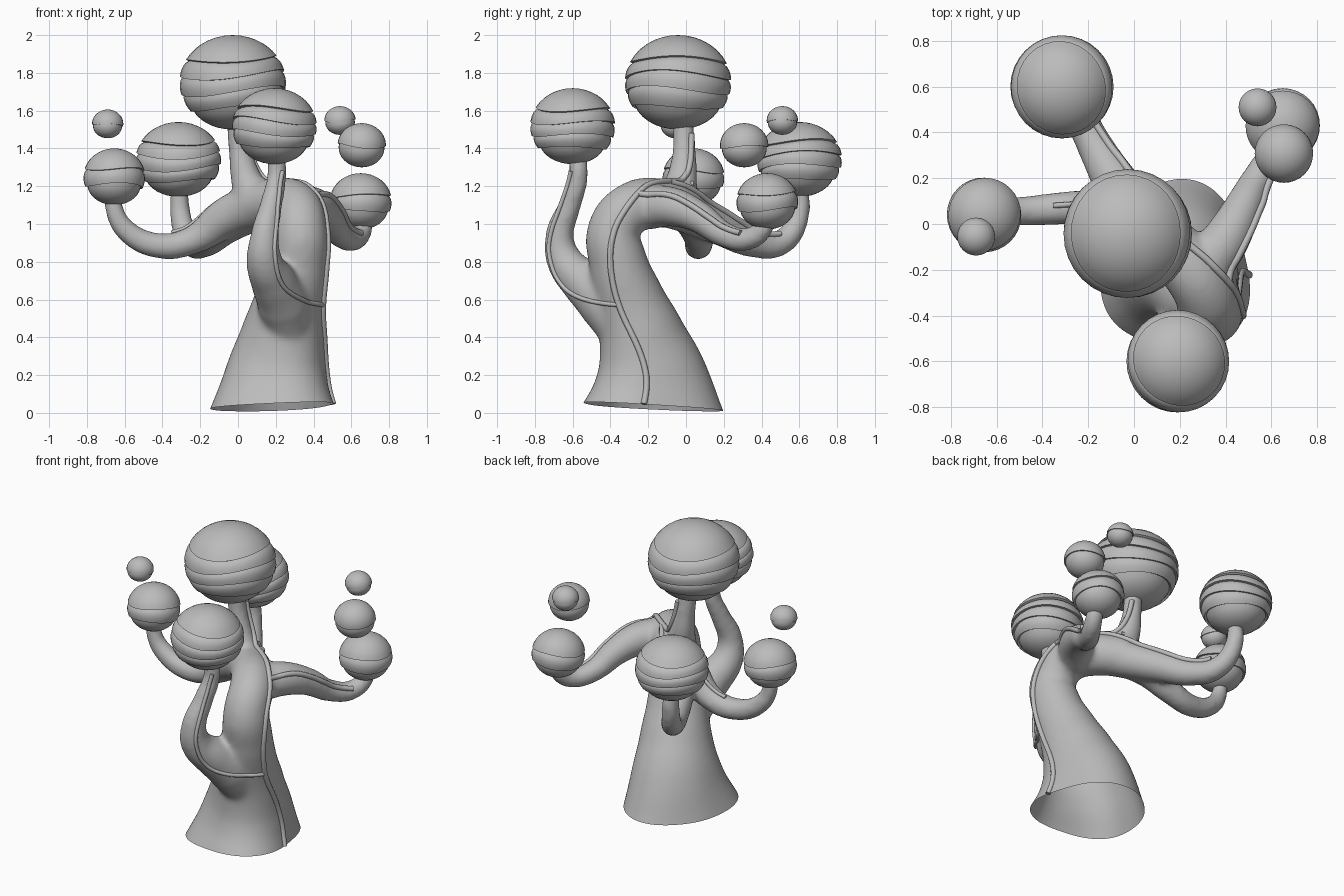
import bpy, bmesh, math
from mathutils import Vector
from mathutils.bvhtree import BVHTree

if "Cube" in bpy.data.objects:
    bpy.data.objects.remove(bpy.data.objects["Cube"], do_unlink=True)

grey = bpy.data.materials.new("plain_grey")
grey.use_nodes = True
grey.diffuse_color = (0.5, 0.5, 0.5, 1)
grey.node_tree.nodes["Principled BSDF"].inputs["Base Color"].default_value = (0.5, 0.5, 0.5, 1)


def add_object(name, mesh, angle=40):
    ob = bpy.data.objects.new(name, mesh)
    bpy.context.collection.objects.link(ob)
    mesh.materials.clear()
    mesh.materials.append(grey)
    bpy.ops.object.select_all(action='DESELECT')
    ob.select_set(True)
    bpy.context.view_layer.objects.active = ob
    bpy.ops.object.shade_smooth_by_angle(angle=math.radians(angle))


def baked(ob):
    """Evaluated mesh of an object, which is then removed."""
    dg = bpy.context.evaluated_depsgraph_get()
    mesh = bpy.data.meshes.new_from_object(ob.evaluated_get(dg))
    bpy.data.objects.remove(ob, do_unlink=True)
    return mesh


def tube(points, sides=14):
    """Mesh of a smooth tapering tube through (x, y, z, radius) points."""
    cu = bpy.data.curves.new("path", 'CURVE')
    cu.dimensions = '3D'
    cu.bevel_depth = 1
    cu.bevel_resolution = sides
    cu.resolution_u = 8
    cu.use_fill_caps = True
    sp = cu.splines.new('BEZIER')
    sp.bezier_points.add(len(points) - 1)
    for bp, (x, y, z, r) in zip(sp.bezier_points, points):
        bp.co = (x, y, z)
        bp.radius = r
        bp.handle_left_type = bp.handle_right_type = 'AUTO'
    ob = bpy.data.objects.new("path", cu)
    bpy.context.collection.objects.link(ob)
    return baked(ob)


# Trunk and limbs, fused into one smooth body
trunk = [(.175, -.17, -.06, .322), (.2, -.172, .2, .264), (.235, -.225, .4, .222),
         (.275, -.3, .6, .187), (.32, -.36, .8, .155), (.33, -.38, .97, .14),
         (.3, -.28, 1.09, .135), (.18, -.12, 1.11, .13), (.05, 0, 1.08, .125)]
back_limb = [(.1, -.05, 1.09, .12), (-.07, .17, .99, .1), (-.18, .36, .9, .078),
             (-.25, .5, .9, .068), (-.3, .59, 1.02, .058), (-.31, .6, 1.25, .045)]
side_limb = [(.1, -.05, 1.1, .12), (-.05, .03, 1.04, .11), (-.25, .07, .91, .075),
             (-.42, .06, .885, .068), (-.58, .05, .955, .06), (-.65, .04, 1.06, .05),
             (-.66, .04, 1.2, .042)]
top_limb = [(.1, -.06, 1.1, .12), (.04, -.02, 1.25, .08), (.01, -.01, 1.4, .06),
            (-.01, -.02, 1.6, .055)]
left_limb = [(.3, -.2, 1.09, .12), (.4, -.07, 1.09, .105), (.475, .07, 1.035, .085),
             (.54, .2, .945, .068), (.62, .33, .92, .06), (.66, .41, .98, .054),
             (.655, .43, 1.1, .045)]
front_limb = [(.27, -.3, .4, .12), (.24, -.43, .58, .14), (.19, -.54, .69, .122),
              (.14, -.64, .8, .097), (.14, -.67, .93, .076), (.175, -.615, 1.1, .06),
              (.205, -.57, 1.25, .052), (.2, -.58, 1.4, .048)]

bm = bmesh.new()
for path in (trunk, back_limb, side_limb, top_limb, left_limb, front_limb):
    bm.from_mesh(tube(path))
rough = bpy.data.meshes.new("rough_body")
bm.to_mesh(rough)
bm.free()
body = bpy.data.objects.new("rough_body", rough)
bpy.context.collection.objects.link(body)
remesh = body.modifiers.new("fuse", 'REMESH')
remesh.mode = 'VOXEL'
remesh.voxel_size = .016
soften = body.modifiers.new("soften", 'SMOOTH')
soften.factor = .5
soften.iterations = 14
mesh = baked(body)

# Root flares: three soft corners (angle, reach) spreading towards the ground
bm = bmesh.new()
bm.from_mesh(mesh)
flares = [(307, .13), (232, .08), (75, .07)]
for v in bm.verts:
    if v.co.z < .6:
        out = Vector((v.co.x - .17, v.co.y + .17, 0))
        angle = math.atan2(out.y, out.x)
        reach = sum(amount * max(0, math.cos(angle - math.radians(a))) ** 4
                    for a, amount in flares)
        v.co += out.normalized() * reach * min(1, 1 - v.co.z / .6) ** 2

# Slightly tilted cut leaves the foot of the trunk open
bmesh.ops.bisect_plane(bm, geom=bm.verts[:] + bm.edges[:] + bm.faces[:],
                       plane_co=(.17, -.17, .03), plane_no=(-.04, .055, 1),
                       clear_inner=True)
bm.normal_update()
bm.to_mesh(mesh)
surface = BVHTree.FromBMesh(bm)
bm.free()
add_object("trunk_and_limbs", mesh, 60)


# Vines hugging the bark
def vine(name, points, radius=.016):
    pts = [Vector(p) for p in points]
    path = []
    for a, b in zip(pts, pts[1:]):
        for k in range(3):
            path.append(a.lerp(b, k / 3))
    path.append(pts[-1])
    for _ in range(2):
        path = [path[0]] + [(a + 2 * b + c) / 4 for a, b, c in
                            zip(path, path[1:], path[2:])] + [path[-1]]
    snapped = []
    for p in path:
        co, normal, _, _ = surface.find_nearest(p)
        co = co + normal * .003
        snapped.append((*co, radius))
    add_object(name, tube(snapped, 3), 50)


vine("trunk_vine", [(.53, -.22, .04), (.48, -.2, .18), (.46, -.25, .35), (.46, -.37, .57),
                    (.48, -.41, .8), (.46, -.38, 1), (.39, -.24, 1.18), (.28, -.12, 1.23),
                    (.14, -.02, 1.22), (.08, .02, 1.3), (.05, .04, 1.48)])
vine("front_limb_vine", [(.46, -.37, .57), (.34, -.52, .59), (.23, -.62, .66), (.18, -.7, .78),
                         (.18, -.72, .92), (.21, -.66, 1.1), (.23, -.6, 1.28)], .012)
vine("left_limb_vine", [(.41, -.25, 1.16), (.47, -.1, 1.16), (.53, .05, 1.08),
                        (.59, .18, .99), (.65, .29, .95)])
vine("back_limb_vine", [(.24, -.08, 1.23), (.05, .14, 1.12), (-.1, .36, .98), (-.2, .5, .95)])
vine("side_limb_vine", [(.1, 0, 1.2), (-.15, .1, 1.06), (-.35, .08, .95)], .012)


# Foliage balls made of overlapping wavy layers
def foliage(name, centre, rx, rz, lines, phase, seg=32):
    steps = [math.acos(.85 * (1 - 2 * (i + 1) / (lines + 1)) - .04) for i in range(lines)]
    lip = min(.015, rx * .07) / rx
    bounds = [0] + steps + [math.pi]
    rings = []
    for i, (a, b) in enumerate(zip(bounds, bounds[1:])):
        count = max(5, round((b - a) / .15))
        for k in range(count + 1):
            f = k / count
            scale = 1 if i == 0 else 1 - lip * (1 - f) ** 4
            rings.append((a + (b - a) * f, scale))
    rings = rings[1:-1]
    bm = bmesh.new()

    def point(th, scale, u):
        wave = math.sin(th) ** 2 * (.08 * math.sin(2 * u + phase + 2 * th)
                                    + .07 * math.sin(u + phase * 2))
        t = th + wave
        return (centre[0] + rx * scale * math.sin(t) * math.cos(u),
                centre[1] + rx * scale * math.sin(t) * math.sin(u),
                centre[2] + rz * scale * math.cos(t))

    loops = [[bm.verts.new(point(th, s, math.tau * j / seg)) for j in range(seg)]
             for th, s in rings]
    north = bm.verts.new(point(0, 1, 0))
    south = bm.verts.new(point(math.pi, 1, 0))
    for j in range(seg):
        n = (j + 1) % seg
        bm.faces.new((north, loops[0][j], loops[0][n]))
        bm.faces.new((south, loops[-1][n], loops[-1][j]))
        for up, low in zip(loops, loops[1:]):
            bm.faces.new((up[j], low[j], low[n], up[n]))
    mesh = bpy.data.meshes.new(name)
    bm.to_mesh(mesh)
    bm.free()
    add_object(name, mesh, 35)


foliage("top_foliage", (-.028, -.042, 1.75), .282, .25, 4, 2.5)
foliage("front_foliage", (.192, -.6, 1.518), .225, .201, 4, .6)
foliage("back_foliage", (-.315, .6, 1.342), .226, .198, 4, 1.8)
foliage("right_foliage", (-.655, .04, 1.25), .164, .15, 2, 3.4)
foliage("left_foliage", (.65, .43, 1.12), .164, .149, 2, 5)
foliage("left_floating_foliage", (.655, .308, 1.417), .128, .117, 1, 1)
foliage("left_small_foliage", (.54, .51, 1.548), .083, .076, 1, 2, 24)
foliage("right_small_foliage", (-.69, -.055, 1.53), .083, .076, 1, 4, 24)
